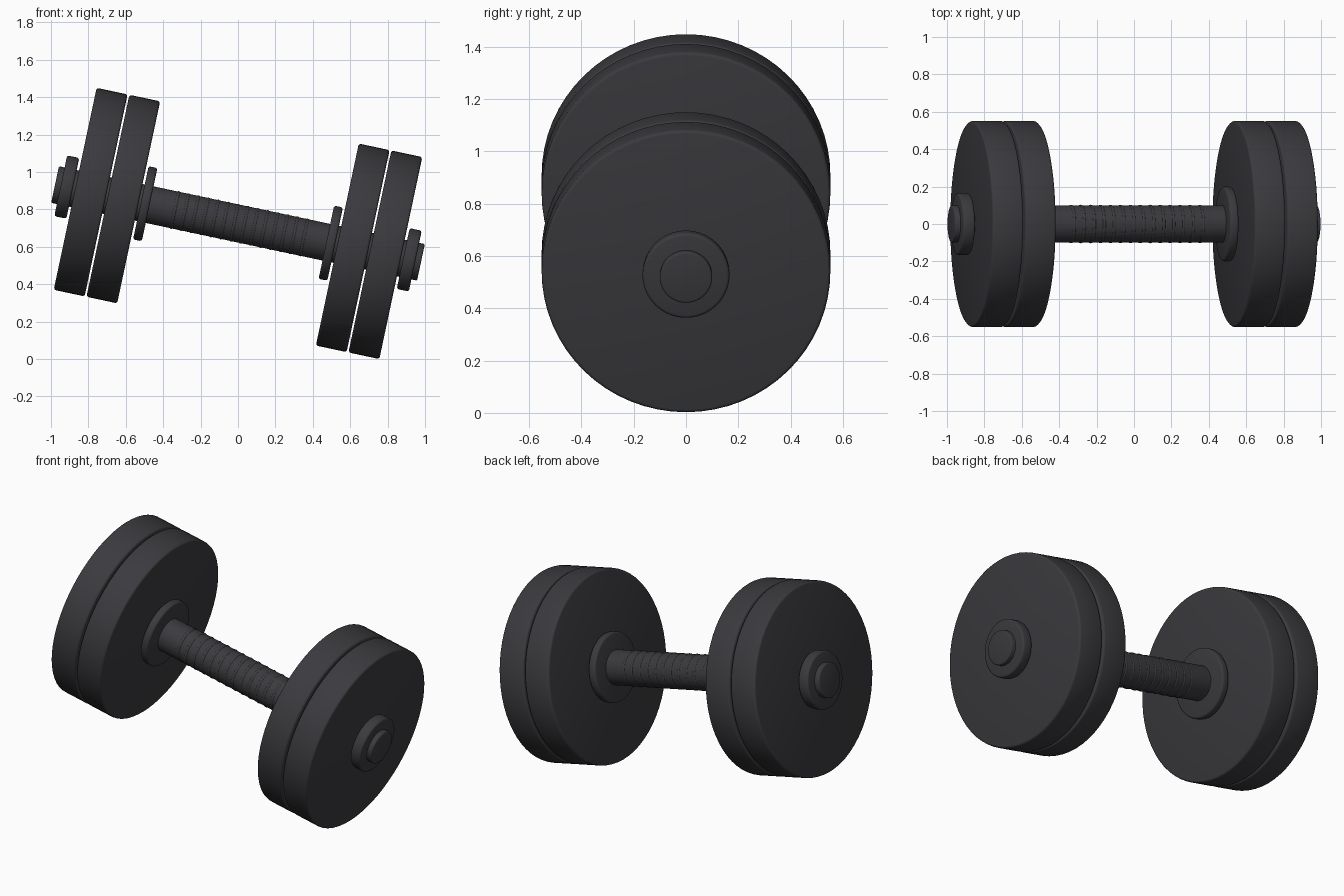
import bpy, math
from mathutils import Matrix

cube = bpy.data.objects.get("Cube")
if cube:
    bpy.data.objects.remove(cube, do_unlink=True)

iron = bpy.data.materials.new("dark iron grey")
iron.use_nodes = True
colour = (0.043, 0.042, 0.048, 1)
iron.diffuse_color = colour
iron.node_tree.nodes["Principled BSDF"].inputs["Base Color"].default_value = colour

# The whole dumbbell leans on one set of plates: its axis drops toward +x
LEAN = Matrix.Translation((0, 0, 0.725)) @ Matrix.Rotation(math.radians(12), 4, 'Y')
ALONG_X = Matrix.Rotation(math.radians(90), 4, 'Y')


def finish(ob, name, s):
    ob.name = name
    ob.data.name = name
    ob.data.materials.append(iron)
    ob.matrix_world = LEAN @ Matrix.Translation((s, 0, 0)) @ ALONG_X
    bpy.ops.object.shade_smooth_by_angle(angle=math.radians(35))


def disc(name, s0, s1, radius, bevel):
    """Bevelled cylinder on the bar axis, from s0 to s1 along it."""
    bpy.ops.mesh.primitive_cylinder_add(vertices=64, radius=radius, depth=abs(s1 - s0))
    ob = bpy.context.object
    mod = ob.modifiers.new("soft edges", 'BEVEL')
    mod.width = bevel
    mod.segments = 3
    mod.limit_method = 'ANGLE'
    mod.angle_limit = math.radians(40)
    bpy.ops.object.modifier_apply(modifier=mod.name)
    finish(ob, name, (s0 + s1) / 2)


# Bar running right through
disc("bar", -1.0, 1.0, 0.1, 0.008)

# Raised grip rings
RINGS = 14
for i in range(RINGS):
    bpy.ops.mesh.primitive_torus_add(major_radius=0.092, minor_radius=0.011,
                                     major_segments=64, minor_segments=12)
    finish(bpy.context.object, f"grip_ring_{i + 1}", -0.345 + 0.705 * i / (RINGS - 1))

# Weights and collars, the same on both ends
for side, d in (("left", 1), ("right", -1)):
    disc(f"{side}_inner_collar", d * 0.483, d * 0.531, 0.2, 0.012)
    disc(f"{side}_inner_plate", d * 0.543, d * 0.711, 0.552, 0.013)
    disc(f"{side}_outer_plate", d * 0.721, d * 0.890, 0.552, 0.013)
    disc(f"{side}_outer_collar", d * 0.903, d * 0.969, 0.166, 0.012)
